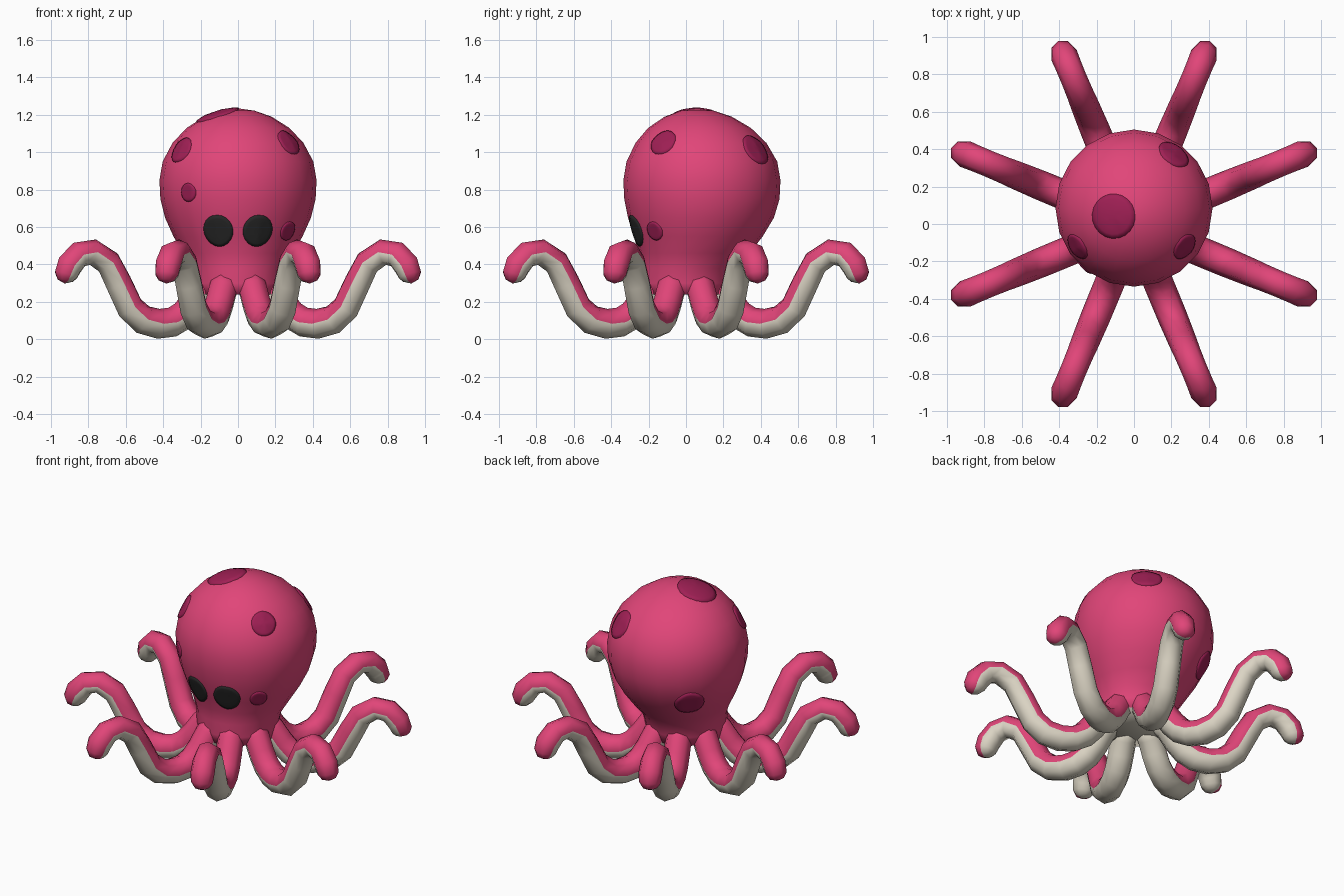
import bpy, bmesh
from math import sin, cos, pi, radians
from mathutils import Vector
from mathutils.bvhtree import BVHTree

cube = bpy.data.objects.get("Cube")
if cube:
    bpy.data.objects.remove(cube, do_unlink=True)


def material(name, rgb):
    m = bpy.data.materials.new(name)
    m.use_nodes = True
    m.diffuse_color = (*rgb, 1)
    bsdf = m.node_tree.nodes["Principled BSDF"]
    bsdf.inputs["Base Color"].default_value = (*rgb, 1)
    bsdf.inputs["Roughness"].default_value = 0.7
    return m


pink = material("pink skin", (0.75, 0.06, 0.19))
cream = material("cream underside", (0.72, 0.67, 0.56))
plum = material("plum spot", (0.35, 0.014, 0.09))
black = material("eye black", (0.02, 0.02, 0.02))


def loft(bm, rings, first_tip, last_tip, rule):
    """Skin closed rings, close both ends with fans; rule(j) picks the material."""
    loops = [[bm.verts.new(p) for p in ring] for ring in rings]
    n = len(loops[0])
    for a, b in zip(loops, loops[1:]):
        for j in range(n):
            k = (j + 1) % n
            bm.faces.new((a[j], a[k], b[k], b[j])).material_index = rule(j)
    for loop, tip in ((loops[0], first_tip), (loops[-1], last_tip)):
        v = bm.verts.new(tip)
        for j in range(n):
            bm.faces.new((loop[j], loop[(j + 1) % n], v)).material_index = rule(j)


def finish(bm, name, mats):
    bmesh.ops.recalc_face_normals(bm, faces=bm.faces[:])
    for f in bm.faces:
        f.smooth = True
    me = bpy.data.meshes.new(name)
    bm.to_mesh(me)
    bm.free()
    ob = bpy.data.objects.new(name, me)
    bpy.context.collection.objects.link(ob)
    for m in mats:
        me.materials.append(m)
    return ob


# Head: height, radius, backward shift of each ring
PROFILE = [(0.24, 0.235, 0), (0.30, 0.245, 0), (0.38, 0.255, 0.015),
           (0.46, 0.295, 0.045), (0.55, 0.345, 0.065), (0.65, 0.39, 0.08),
           (0.75, 0.415, 0.085), (0.85, 0.42, 0.085), (0.95, 0.403, 0.085),
           (1.05, 0.35, 0.08), (1.13, 0.275, 0.072), (1.19, 0.18, 0.065),
           (1.222, 0.09, 0.06)]
SIDES = 20
bm = bmesh.new()
rings = [[(r * cos(2 * pi * j / SIDES), y + r * sin(2 * pi * j / SIDES), z)
          for j in range(SIDES)] for z, r, y in PROFILE]
loft(bm, rings, (0, 0, 0.25), (0, 0.06, 1.235), lambda j: 0)
for f in bm.faces:
    if f.calc_center_median().z < 0.25:
        f.material_index = 1
bm.normal_update()
bmesh.ops.recalc_face_normals(bm, faces=bm.faces[:])
surface = BVHTree.FromBMesh(bm)
finish(bm, "head", [pink, cream])

# Tentacles: reach, height, radius along the S-shaped path
PATH = [(0.14, 0.33, 0.08), (0.21, 0.265, 0.08), (0.26, 0.19, 0.08),
        (0.315, 0.128, 0.08), (0.38, 0.092, 0.08), (0.46, 0.083, 0.08),
        (0.55, 0.105, 0.079), (0.625, 0.17, 0.077), (0.69, 0.30, 0.075),
        (0.75, 0.41, 0.072), (0.84, 0.466, 0.07), (0.92, 0.453, 0.071),
        (0.975, 0.395, 0.073), (0.995, 0.345, 0.066), (1.0, 0.315, 0.045)]


def tentacle(name, angle):
    out = Vector((cos(angle), sin(angle), 0))
    side = Vector((sin(angle), -cos(angle), 0))
    pts = [out * r + Vector((0, 0, z)) for r, z, _ in PATH]
    rings = []
    for i, p in enumerate(pts):
        t = pts[min(i + 1, len(pts) - 1)] - pts[max(i - 1, 0)]
        up = side.cross(t).normalized()
        if i < 10 and up.z < 0:
            up = -up
        rad = PATH[i][2]
        rings.append([p + rad * (side * cos(j * pi / 4) + up * sin(j * pi / 4))
                      for j in range(8)])
    bm = bmesh.new()
    tip = out * 1.003 + Vector((0, 0, 0.298))
    loft(bm, rings, pts[0], tip, lambda j: 0 if j < 4 else 1)
    finish(bm, name, [pink, cream])


for k in range(8):
    tentacle(f"tentacle_{k + 1}", radians(22.5 + 45 * k))


def patch(name, ray_from, ray_dir, rx, rz, mat):
    """Thin oval plate that follows the head surface."""
    d = Vector(ray_dir).normalized()
    centre, n, _, _ = surface.ray_cast(Vector(ray_from), d)
    # smooth normal from the middle of the head
    n = (n + (centre - Vector((0, 0.08, 0.8))).normalized()).normalized()
    u = Vector((0, 0, 1)).cross(n).normalized()
    v = n.cross(u)
    bm = bmesh.new()

    def drop(a, s, lift):
        p = centre + n * 0.2 + s * (u * rx * cos(a) + v * rz * sin(a))
        hit, _, _, _ = surface.ray_cast(p, -n)
        return (hit if hit else p - n * 0.2) + n * lift

    steps = [(1.0, -0.004), (1.0, 0.006), (0.8, 0.008), (0.55, 0.008), (0.3, 0.008)]
    rings = [[drop(2 * pi * j / 20, s, lift) for j in range(20)] for s, lift in steps]
    loops = [[bm.verts.new(p) for p in ring] for ring in rings]
    mid = bm.verts.new(drop(0, 0, 0.008))
    for j in range(20):
        k = (j + 1) % 20
        for a, b in zip(loops, loops[1:]):
            bm.faces.new((a[j], a[k], b[k], b[j]))
        bm.faces.new((loops[-1][j], loops[-1][k], mid))
    ob = finish(bm, name, [mat])
    for f in ob.data.polygons:
        if f.normal.dot(n) < 0:
            ob.data.flip_normals()
            break
    return ob


# Eyes
for name, s in (("left_eye", 1), ("right_eye", -1)):
    patch(name, (s * 0.107, -2, 0.58), (0, 1, 0), 0.082, 0.087, black)

# Spots: a point near each spot, and its radius
SPOTS = {"crown": (-0.115, 0.04, 1.22, 0.12),
         "right_brow": (-0.30, -0.12, 1.01, 0.075),
         "left_brow": (0.268, -0.12, 1.05, 0.075),
         "right_cheek": (-0.27, -0.24, 0.785, 0.05),
         "left_cheek": (0.28, -0.18, 0.58, 0.052),
         "left_back": (0.22, 0.38, 1.02, 0.09),
         "right_back": (-0.26, 0.335, 0.61, 0.09)}
for name, (x, y, z, r) in SPOTS.items():
    p = Vector((x, y, z))
    inward = Vector((0, 0.08, 0.8 if z > 0.7 else z)) - p
    patch(name + "_spot", p - inward * 1.5, inward, r, r, plum)
